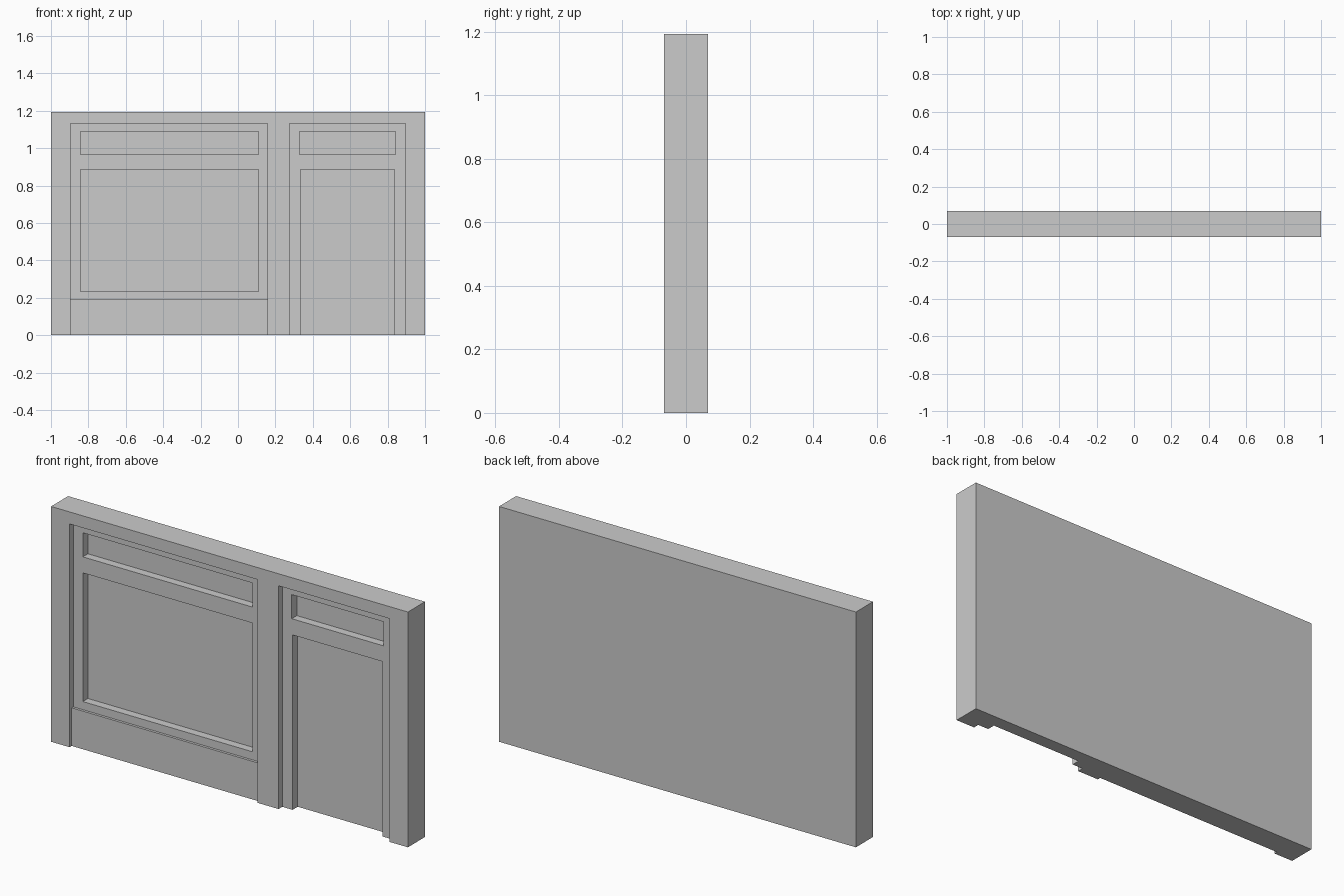
import bpy

if "Cube" in bpy.data.objects:
    bpy.data.objects.remove(bpy.data.objects["Cube"])

W, D, H = 2.0, 0.137, 1.192
FRONT = -D / 2
FRAME, PANEL, KICK = 0.03, 0.071, 0.017   # recess depths from the front face


def box(name, x0, x1, y0, y1, z0, z1):
    bpy.ops.mesh.primitive_cube_add(size=1, location=((x0 + x1) / 2, (y0 + y1) / 2, (z0 + z1) / 2))
    ob = bpy.context.object
    ob.name = name
    ob.scale = (x1 - x0, y1 - y0, z1 - z0)
    bpy.ops.object.transform_apply(location=True, rotation=False, scale=True)
    return ob


def recess(wall, x0, x1, z0, z1, depth):
    """Sink a rectangular pocket into the front face."""
    cutter = box("recess_cutter", x0, x1, FRONT - 0.1, FRONT + depth, z0, z1)
    cutter.hide_render = True
    mod = wall.modifiers.new("recess", 'BOOLEAN')
    mod.operation = 'DIFFERENCE'
    mod.solver = 'EXACT'
    mod.object = cutter
    bpy.context.view_layer.objects.active = wall
    bpy.ops.object.modifier_apply(modifier=mod.name)
    bpy.data.objects.remove(cutter, do_unlink=True)


# Wall slab
wall = box("shopfront_wall", -W / 2, W / 2, -D / 2, D / 2, 0, H)

LOW = -0.1  # pockets open at the bottom run past the floor
pockets = [
    # Window bay: frame, low base board, transom pane, main pane
    (-0.896, 0.158, 0.193, 1.131, FRAME),
    (-0.896, 0.158, LOW, 0.25, KICK),
    (-0.843, 0.109, 0.967, 1.089, PANEL),
    (-0.843, 0.109, 0.234, 0.886, PANEL),
    # Door bay: frame, transom pane, door
    (0.275, 0.896, LOW, 1.131, FRAME),
    (0.328, 0.842, 0.967, 1.089, PANEL),
    (0.333, 0.837, LOW, 0.886, PANEL),
]
for p in pockets:
    recess(wall, *p)
